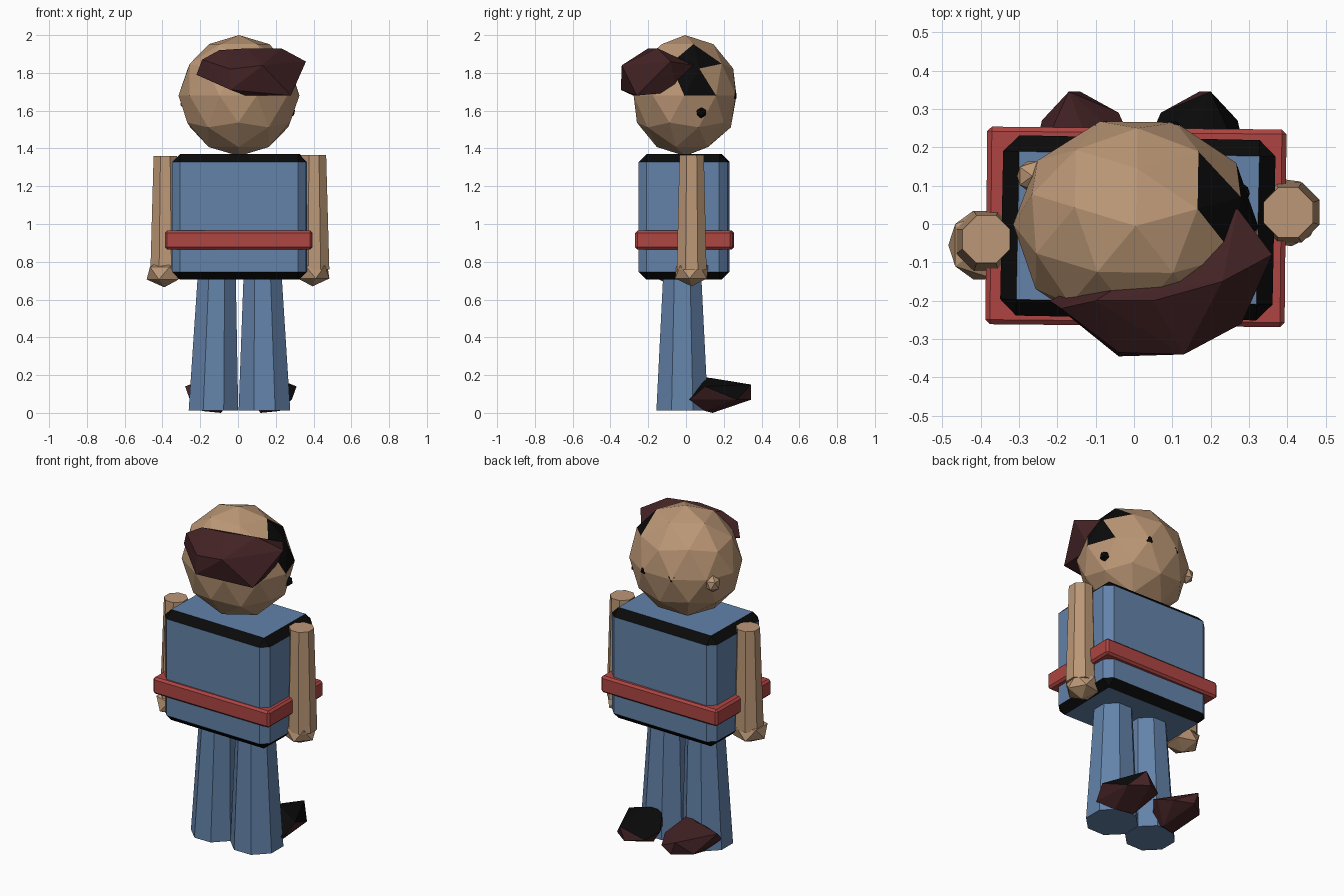
import bpy, bmesh, math
from mathutils import Vector, Matrix

if "Cube" in bpy.data.objects:
    bpy.data.objects.remove(bpy.data.objects["Cube"])


def material(name, rgb):
    m = bpy.data.materials.new(name)
    m.diffuse_color = (*rgb, 1)
    m.use_nodes = True
    m.node_tree.nodes["Principled BSDF"].inputs["Base Color"].default_value = m.diffuse_color
    return m


SKIN = material("tan skin", (0.50, 0.31, 0.18))
BLUE = material("denim blue", (0.125, 0.225, 0.40))
RED = material("belt red", (0.42, 0.06, 0.055))
BROWN = material("dark brown", (0.055, 0.016, 0.018))
BLACK = material("black", (0.003, 0.003, 0.003))


def finish(bm, name, mats, rule=None):
    bmesh.ops.recalc_face_normals(bm, faces=bm.faces)
    bm.normal_update()
    if rule:
        for f in bm.faces:
            f.material_index = 1 if rule(f) else 0
    me = bpy.data.meshes.new(name)
    bm.to_mesh(me)
    bm.free()
    for m in mats:
        me.materials.append(m)
    ob = bpy.data.objects.new(name, me)
    bpy.context.collection.objects.link(ob)
    return ob


def ball(name, centre, radii, sub, mats, rule=None, turn=0):
    bm = bmesh.new()
    bmesh.ops.create_icosphere(bm, subdivisions=sub, radius=1)
    mat = (Matrix.Translation(centre) @ Matrix.Diagonal((*radii, 1))
           @ Matrix.Rotation(turn, 4, 'Z'))
    bm.transform(mat)
    return finish(bm, name, mats, rule)


def limb(name, low, high, r_low, r_high, mat):
    """Eight-sided tapered tube between two points."""
    bm = bmesh.new()
    rings = []
    for c, r in ((low, r_low), (high, r_high)):
        rings.append([bm.verts.new((c[0] + r * math.cos((i + .5) * math.pi / 4),
                                    c[1] + r * math.sin((i + .5) * math.pi / 4),
                                    c[2])) for i in range(8)])
    for ring in rings:
        bm.faces.new(ring)
    for i in range(8):
        j = (i + 1) % 8
        bm.faces.new((rings[0][i], rings[0][j], rings[1][j], rings[1][i]))
    return finish(bm, name, [mat])


def block(name, low, high, bevel, mats, rule=None, turn=0):
    """Chamfered box between two corners."""
    low, high = Vector(low), Vector(high)
    bm = bmesh.new()
    bmesh.ops.create_cube(bm, size=1)
    bm.transform(Matrix.Diagonal((*(high - low), 1)))
    bmesh.ops.bevel(bm, geom=bm.edges[:], offset=bevel, segments=1,
                    affect='EDGES', profile=0.5)
    bm.transform(Matrix.Translation((low + high) / 2) @ Matrix.Rotation(turn, 4, 'Z'))
    return finish(bm, name, mats, rule)


def hull(name, points, mats, rule=None):
    """Faceted lump wrapped around a few points."""
    bm = bmesh.new()
    for p in points:
        bm.verts.new(p)
    res = bmesh.ops.convex_hull(bm, input=bm.verts[:])
    loose = [v for v in bm.verts if not v.link_faces]
    bmesh.ops.delete(bm, geom=loose, context='VERTS')
    return finish(bm, name, mats, rule)


# Head with a dark patch on one temple
patch = Vector((0.26, 0.03, 1.82))
ball("head", (0.005, -0.005, 1.68), (0.32, 0.285, 0.32), 2, [SKIN, BLACK],
     lambda f: (f.calc_center_median() - patch).length < 0.11, turn=0.3)

# Hair tuft
hull("hair", [(-0.22, -0.20, 1.79), (-0.19, -0.22, 1.87), (-0.10, -0.20, 1.92),
              (0.05, -0.20, 1.93), (0.23, -0.15, 1.93), (0.36, -0.08, 1.86),
              (0.27, 0.04, 1.84), (0.28, -0.26, 1.68), (0.04, -0.28, 1.68),
              (-0.04, -0.345, 1.71), (0.13, -0.34, 1.84), (-0.04, -0.335, 1.82),
              (0.27, -0.05, 1.70), (0.0, -0.1, 1.84)], [BROWN])

# Small eyes on the face side, and ears
for side, tag in ((-1, "left"), (1, "right")):
    ball(tag + "_eye", (0.01 + side * 0.09, 0.242, 1.68), (0.03, 0.03, 0.03), 1, [BLACK])
ball("left_ear", (-0.265, 0.125, 1.65), (0.045, 0.045, 0.05), 1, [SKIN])
ball("right_ear", (0.275, 0.08, 1.59), (0.03, 0.03, 0.03), 1, [BLACK])

# Torso with dark chamfers along its upper and lower rims
block("torso", (-0.345, -0.245, 0.705), (0.365, 0.225, 1.37), 0.042, [BLUE, BLACK],
      lambda f: 0.2 < abs(f.normal.z) < 0.9, turn=-0.02)

# Belt
block("belt", (-0.385, -0.265, 0.865), (0.395, 0.25, 0.965), 0.012, [RED], turn=-0.01)

# Arms and hands
limb("left_arm", (-0.385, -0.045, 0.76), (-0.385, -0.04, 1.36), 0.085, 0.067, SKIN)
limb("right_arm", (0.405, 0.03, 0.76), (0.402, 0.03, 1.365), 0.085, 0.07, SKIN)
ball("left_hand", (-0.39, -0.055, 0.74), (0.105, 0.105, 0.075), 1, [SKIN])
ball("right_hand", (0.395, 0.03, 0.745), (0.1, 0.1, 0.075), 1, [SKIN], turn=0.5)

# Legs
limb("left_leg", (-0.13, -0.02, 0.012), (-0.112, -0.02, 0.75), 0.142, 0.108, BLUE)
limb("right_leg", (0.14, -0.02, 0.012), (0.13, -0.02, 0.75), 0.148, 0.108, BLUE)

# Feet, pointing to the face side; the right one is black on top
foot = [(0.15, -0.02, 0.08), (0.10, 0.08, 0.19), (0.20, 0.13, 0.185),
        (0.31, 0.10, 0.14), (0.285, 0.02, 0.07), (0.03, 0.20, 0.11),
        (0.20, 0.345, 0.15), (0.17, 0.345, 0.07), (0.27, 0.27, 0.07),
        (0.07, 0.29, 0.08), (0.12, 0.14, 0.0), (0.22, 0.10, 0.01)]
hull("right_foot", foot, [BROWN, BLACK], lambda f: f.normal.z > 0.35)
hull("left_foot", [(0.03 - x, y, z) for x, y, z in foot], [BROWN])
